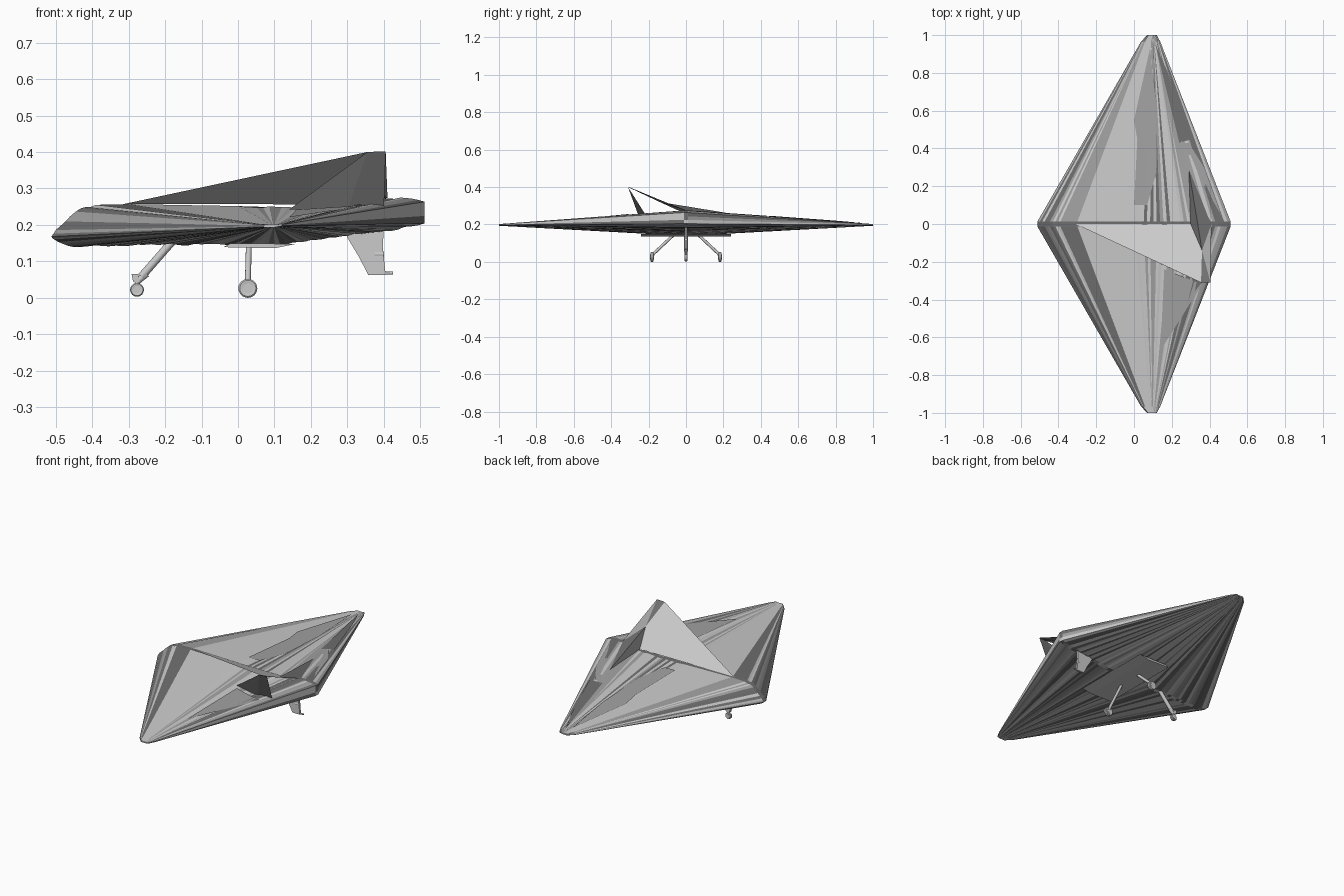
import bpy, bmesh, math, random
from mathutils import Vector

if "Cube" in bpy.data.objects:
    bpy.data.objects.remove(bpy.data.objects["Cube"])

random.seed(4)
dark = bpy.data.materials.new("dark_grey")
dark.diffuse_color = (.16, .16, .16, 1)
dark.use_nodes = True
dark.node_tree.nodes["Principled BSDF"].inputs["Base Color"].default_value = dark.diffuse_color
mid = bpy.data.materials.new("mid_grey")
mid.diffuse_color = (.36, .36, .36, 1)
mid.use_nodes = True
mid.node_tree.nodes["Principled BSDF"].inputs["Base Color"].default_value = mid.diffuse_color

def mesh_object(name, verts, faces, mat=None, fix=True):
    me = bpy.data.meshes.new(name)
    me.from_pydata([Vector(v) for v in verts], [], faces)
    bm = bmesh.new()
    bm.from_mesh(me)
    if fix:
        bmesh.ops.recalc_face_normals(bm, faces=bm.faces)
    bm.to_mesh(me)
    bm.free()
    ob = bpy.data.objects.new(name, me)
    bpy.context.collection.objects.link(ob)
    if mat:
        me.materials.append(mat)
    return ob

def smooth(ob):
    bpy.ops.object.select_all(action='DESELECT')
    ob.select_set(True)
    bpy.context.view_layer.objects.active = ob
    bpy.ops.object.shade_smooth_by_angle(angle=math.radians(35))

def plate(name, outline, y, thick):
    # side outline in x, z extruded across y
    n = len(outline)
    v = [(x, y + s * thick / 2, z) for s in (-1, 1) for x, z in outline]
    f = [tuple(range(n)), tuple(range(n, 2 * n))]
    f += [(i, (i + 1) % n, n + (i + 1) % n, n + i) for i in range(n)]
    return mesh_object(name, v, f)

def rod(name, a, b, r, sides=12):
    a, b = Vector(a), Vector(b)
    bpy.ops.mesh.primitive_cylinder_add(vertices=sides, radius=r, depth=(b - a).length,
                                        location=(a + b) / 2)
    ob = bpy.context.object
    ob.name = name
    ob.rotation_euler = (b - a).to_track_quat('Z', 'Y').to_euler()
    smooth(ob)
    return ob

def wheel(name, x, y, z, r, w):
    # tyre lathed around the axle, with a proud hub
    half = [(0.45, 0.55), (0.5, 0.65), (0.5, 0.85), (0.3, 1.0)]
    ring = [(-a, b) for a, b in half] + half[::-1]
    n, k = 24, len(ring)
    v = [(x + r * b * math.cos(2 * math.pi * i / n), y + a * w, z + r * b * math.sin(2 * math.pi * i / n))
         for i in range(n) for a, b in ring]
    f = [(i * k + j, i * k + (j + 1) % k, (i + 1) % n * k + (j + 1) % k, (i + 1) % n * k + j)
         for i in range(n) for j in range(k)]
    smooth(mesh_object(name, v, f))
    rod(name + "_hub", (x, y - w * 0.55, z), (x, y + w * 0.55, z), r * 0.56, 16)

# Side silhouette of the body: top from nose to tail, then back underneath
top = [(-.512, .17), (-.50, .187), (-.46, .225), (-.43, .245), (-.39, .255), (-.3, .257),
       (0, .252), (.12, .248), (.3, .252), (.4, .272), (.46, .274), (.512, .264)]
under = [(.512, .205), (.42, .186), (.3, .172), (.2, .158), (.1, .143), (-.04, .146),
         (-.2, .146), (-.45, .142), (-.48, .147), (-.505, .162)]
coarse = top + under

# Finely pleated outline, left plain along the flat upper skin
side = []
for i, a in enumerate(coarse):
    b = coarse[(i + 1) % len(coarse)]
    plain = 3 < i < 6
    k = 1 if plain else max(2, math.ceil(math.dist(a, b) / .02))
    for j in range(k):
        t = j / k
        side.append((a[0] + (b[0] - a[0]) * t, a[1] + (b[1] - a[1]) * t + (0 if plain else random.uniform(-.003, .002))))

# Diamond shell: outline stretched out to both wing tips
stations = [(-1, .095, .05, .07), (-.965, .088, .1, .1), (-.012, 0, 1, 1),
            (.012, 0, 1, 1), (.965, .088, .1, .1), (1, .095, .05, .07)]
n = len(side)
verts = [(cx + x * sx, y, .197 + (z - .197) * sz) for y, cx, sx, sz in stations for x, z in side]
faces = [(s * n + i, s * n + (i + 1) % n, (s + 1) * n + (i + 1) % n, (s + 1) * n + i)
         for s in range(len(stations) - 1) for i in range(n)]
faces += [tuple(range(n)), tuple(range(5 * n, 6 * n))]
shell = mesh_object("wing_body_shell", verts, faces)
for m in (None, dark, mid):
    shell.data.materials.append(m)

# Dark streaks: nose, tail, spine line and edges
for p in shell.data.polygons:
    if p.index >= 5 * n:
        continue
    s, i = divmod(p.index, n)
    x, z = side[i]
    upper = p.normal.z > 0
    if s == 2 and upper:
        p.material_index = 1
    elif x < -.385 or (upper and x > .3):
        p.material_index = random.choice((1, 1, 2, 0))
    elif upper and x > .02:
        p.material_index = random.choice((0, 1, 2) if s > 2 else (0, 0, 0, 2))
    elif not upper:
        p.material_index = random.choice((0, 0, 1, 2))

def skin_z(x, y):
    # height of the upper shell at a point in plan
    t = (abs(y) - .012) / .953
    px = (x - .088 * t) / (1 - .9 * t)
    for (xa, za), (xb, zb) in zip(top, top[1:]):
        if xa <= px <= xb:
            return .197 + (za + (zb - za) * (px - xa) / (xb - xa) - .197) * (1 - .9 * t)
    return .2

def shard(name, pts, mat):
    mesh_object(name, [(x, y, skin_z(x, y) + .004) for x, y in pts], [tuple(range(len(pts)))], mat, False)

# Loose panels lying on the upper skin
shard("left_inner_panel", [(.12, .3), (.12, .6), (.085, .93), (.0, .55), (.07, .14)], mid)
shard("left_root_panel", [(.07, .1), (.12, .28), (.02, .5), (.0, .1)], mid)
shard("left_outer_panel", [(.24, .43), (.31, .45), (.18, .8), (.11, .96)], dark)
shard("left_tail_panel", [(.46, .05), (.37, .3), (.29, .43), (.24, .43)], mid)
shard("right_panel", [(.14, -.67), (.36, -.32), (.16, -.24)], mid)
shard("right_panel_streak", [(.2, -.5), (.36, -.31), (.22, -.28)], dark)

# Stretched skin rising from the spine to the tail fin tip
A, S, T = (-.31, 0, .258), (.3, 0, .256), (.41, 0, .274)
F1, F2 = (.355, -.31, .40), (.405, -.31, .402)
M, N, W = (.36, -.14, .32), (.29, .29, .25), (.1, 1, .199)
front = mesh_object("fin_skin_front", [A, S, M, F1], [(0, 1, 2), (0, 2, 3)], None, False)
for p in front.data.polygons:
    p.use_smooth = True
rear = mesh_object("fin_skin_rear", [F1, F2, M, N, W, T, S],
                   [(0, 1, 2), (1, 5, 2), (2, 5, 3), (3, 5, 4), (2, 3, 6), (6, 3, 4)], dark)
rear.data.materials.append(mid)
for p in rear.data.polygons:
    p.material_index = p.index % 2
# Steep outer side of the fin
mesh_object("fin_skin_side", [F1, F2, (.40, -.25, .236), (.30, -.25, .24), (.14, -.21, .242)],
            [(0, 1, 2, 3), (0, 3, 4)], dark)

# Lower fin with its skid
plate("lower_fin", [(.29, .19), (.40, .19), (.397, .14), (.405, .063), (.357, .063), (.333, .11), (.30, .165)], 0, .012)
rod("lower_fin_skid", (.36, 0, .067), (.425, 0, .068), .004)
rod("lower_fin_peg", (.375, 0, .12), (.40, 0, .12), .0075)

# Flat under-wing panel
plate("belly_panel", [(-.04, .139), (.10, .136), (.16, .148), (-.02, .149)], 0, .48)

# Main landing gear
for s, label in ((-1, "right"), (1, "left")):
    wheel("main_wheel_" + label, .027, s * .182, .026, .026, .018)
    rod("main_strut_" + label, (.027, s * .172, .045), (.03, s * .06, .15), .008)
    rod("main_axle_" + label, (.027, s * .168, .05), (.027, s * .182, .026), .006)

# Nose landing gear
wheel("nose_wheel", -.277, 0, .022, .019, .016)
rod("nose_strut_upper", (-.265, 0, .058), (-.18, 0, .155), .011)
rod("nose_strut_lower", (-.277, 0, .045), (-.25, 0, .066), .009)
plate("nose_fork", [(-.292, .066), (-.274, .066), (-.27, .045), (-.277, .038), (-.288, .045)], 0, .018)
